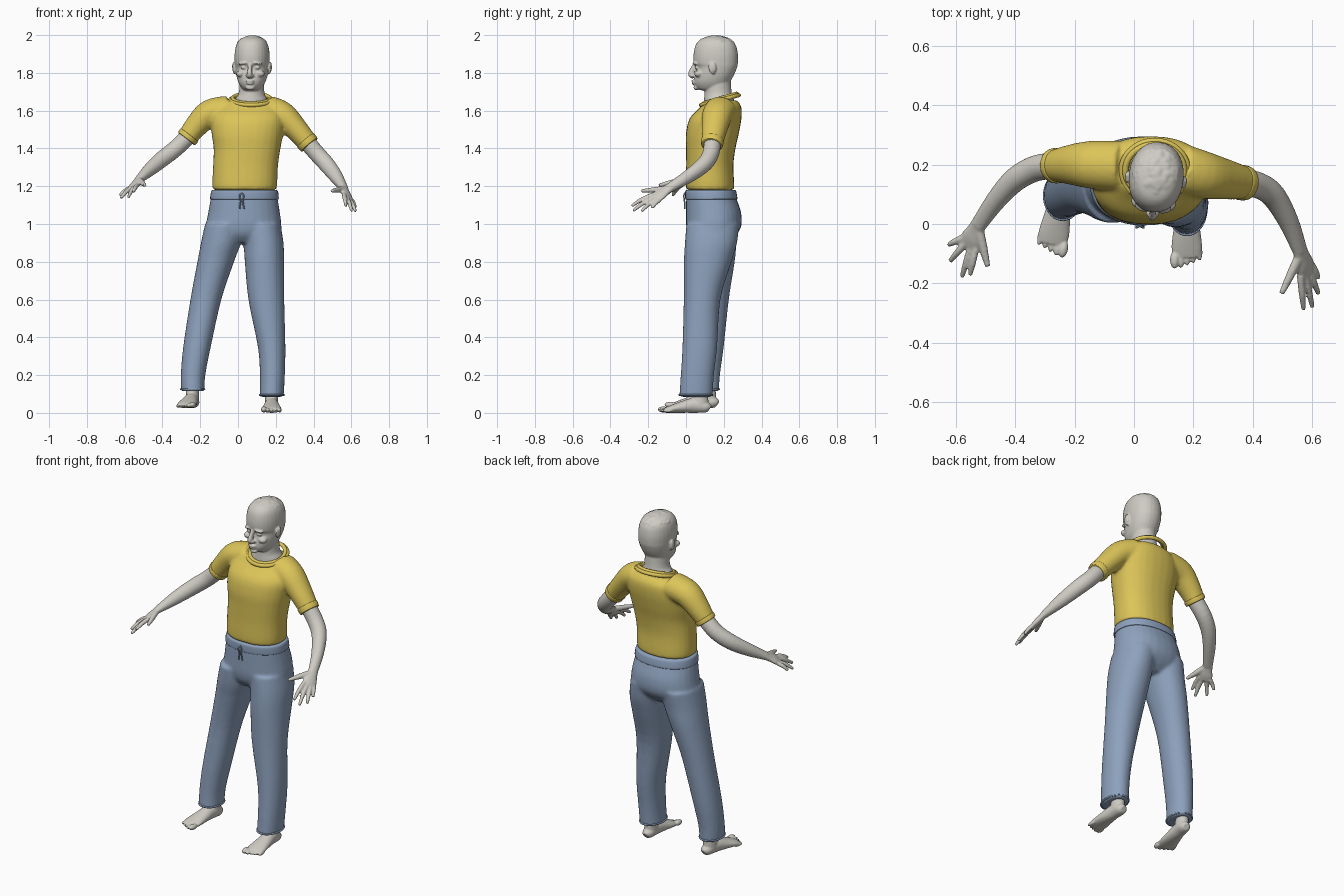
import bpy, bmesh, math, random
from mathutils import Vector, Matrix

random.seed(4)
if "Cube" in bpy.data.objects:
    bpy.data.objects.remove(bpy.data.objects["Cube"])


def material(name, rgb):
    m = bpy.data.materials.new(name)
    m.use_nodes = True
    m.diffuse_color = (*rgb, 1)
    m.node_tree.nodes["Principled BSDF"].inputs["Base Color"].default_value = (*rgb, 1)
    return m


SKIN = material("pale skin", (0.62, 0.60, 0.55))
YELLOW = material("yellow cloth", (0.72, 0.56, 0.10))
BLUE = material("blue cloth", (0.27, 0.36, 0.51))


def smooth_path(rows, steps=4):
    """Catmull-Rom interpolation of (x, y, z, rx, ry) rows."""
    out = []
    for i in range(len(rows) - 1):
        a, b, c, d = (rows[min(max(i + k, 0), len(rows) - 1)] for k in (-1, 0, 1, 2))
        for s in range(steps):
            t = s / steps
            out.append([q + 0.5 * t * (r - p + t * (2*p - 5*q + 4*r - w + t * (3*(q - r) + w - p)))
                        for p, q, r, w in zip(a, b, c, d)])
    return out + [list(rows[-1])]


def tube(bm, rows, side=(1, 0, 0), flat=False, power=1.0, n=28):
    """Closed loft of ellipses; flat keeps every ring horizontal."""
    rows = smooth_path(rows)
    rings = []
    for i, r in enumerate(rows):
        c = Vector(r[:3])
        t = Vector(rows[min(i + 1, len(rows) - 1)][:3]) - Vector(rows[max(i - 1, 0)][:3])
        t = Vector((0, 0, 1)) if flat else t.normalized()
        s = Vector(side)
        s = (s - t * s.dot(t)).normalized()
        u = t.cross(s)
        ring = []
        for k in range(n):
            a = math.tau * k / n
            co, si = math.cos(a), math.sin(a)
            co = math.copysign(abs(co) ** power, co)
            si = math.copysign(abs(si) ** power, si)
            ring.append(bm.verts.new(c + s * r[3] * co + u * r[4] * si))
        rings.append(ring)
    for p, q in zip(rings, rings[1:]):
        for k in range(n):
            bm.faces.new((p[k], p[(k + 1) % n], q[(k + 1) % n], q[k]))
    bm.faces.new(rings[0][::-1])
    bm.faces.new(rings[-1])


def ball(bm, at, size, rot=(0, 0, 0)):
    m = Matrix.Translation(at)
    for axis, ang in zip("XYZ", rot):
        m = m @ Matrix.Rotation(ang, 4, axis)
    bmesh.ops.create_uvsphere(bm, u_segments=16, v_segments=10, radius=1,
                              matrix=m @ Matrix.Diagonal((*size, 1)))


def finish(bm, name, mat, voxel=0, relax=3):
    """Turn a bmesh into an object, fusing its volumes when voxel is set."""
    bmesh.ops.recalc_face_normals(bm, faces=bm.faces)
    me = bpy.data.meshes.new(name)
    bm.to_mesh(me)
    bm.free()
    ob = bpy.data.objects.new(name, me)
    bpy.context.collection.objects.link(ob)
    me.materials.append(mat)
    me.shade_smooth()
    if voxel:
        r = ob.modifiers.new("fuse", 'REMESH')
        r.mode, r.voxel_size, r.use_smooth_shade = 'VOXEL', voxel, True
        s = ob.modifiers.new("relax", 'SMOOTH')
        s.factor, s.iterations = 0.5, relax
    return ob


def cord(name, pts, radius, mat, cyclic=False):
    cu = bpy.data.curves.new(name, 'CURVE')
    cu.dimensions = '3D'
    cu.bevel_depth, cu.bevel_resolution, cu.use_fill_caps = radius, 3, True
    sp = cu.splines.new('POLY')
    sp.points.add(len(pts) - 1)
    for p, co in zip(sp.points, pts):
        p.co = (*co, 1)
    sp.use_cyclic_u = cyclic
    sp.use_smooth = True
    cu.materials.append(mat)
    bpy.context.collection.objects.link(bpy.data.objects.new(name, cu))


# Head: skull, then the features, turned slightly to the right
bm = bmesh.new()
hx = 0.075
skull = [(1.700, .12, .18, .030), (1.712, .068, .20, .045), (1.73, .05, .222, .060),
         (1.755, .044, .235, .073), (1.79, .047, .255, .083), (1.828, .054, .27, .088),
         (1.852, .041, .275, .091), (1.90, .040, .275, .092), (1.95, .052, .262, .083),
         (1.98, .08, .225, .060), (1.992, .12, .19, .03)]
tube(bm, [(hx, (f + b) / 2, z, w, (b - f) / 2) for z, f, b, w in skull], flat=True, power=0.92)
tube(bm, [(hx, .05, 1.85, .009, .01), (hx, .036, 1.82, .011, .014), (hx, .026, 1.793, .014, .016),
          (hx, .04, 1.778, .012, .012)])
ball(bm, (hx, .038, 1.757), (.024, .010, .006))
ball(bm, (hx, .040, 1.745), (.021, .010, .007))
ball(bm, (hx, .055, 1.722), (.024, .016, .014))
for s in (-1, 1):
    ball(bm, (hx + s * .014, .036, 1.785), (.009, .012, .008))
    ball(bm, (hx + s * .036, .061, 1.828), (.017, .012, .008))
    ball(bm, (hx + s * .038, .052, 1.851), (.028, .014, .007), (0, s * .15, s * .3))
    ball(bm, (hx + s * .052, .072, 1.795), (.024, .024, .018))
    ball(bm, (hx + s * .092, .148, 1.825), (.010, .020, .032), (.15, 0, s * .35))
    ball(bm, (hx + s * .099, .158, 1.832), (.006, .012, .026), (.15, 0, s * .35))
# Short rough hair
for i in range(75):
    a, e = random.uniform(0, math.tau), random.uniform(.62, 1.5)
    ball(bm, (hx + .084 * math.cos(a) * math.cos(e), .158 + .108 * math.sin(a) * math.cos(e),
              1.903 + .088 * math.sin(e)), (.018, .016, .009), (0, 0, a))
bmesh.ops.rotate(bm, verts=bm.verts, cent=(hx, .16, 0), matrix=Matrix.Rotation(-.1, 3, 'Z'))
tube(bm, [(.07, .18, 1.6, .098, .088), (.07, .175, 1.655, .088, .080), (.072, .17, 1.695, .068, .072),
          (.075, .168, 1.78, .064, .068)], flat=True)
finish(bm, "head_and_neck", SKIN, .005, 2)

# Shirt: torso fused with both sleeves
bm = bmesh.new()
tube(bm, [(.035, .128, 1.18, .169, .127), (.036, .127, 1.22, .172, .128), (.04, .126, 1.31, .172, .125),
          (.048, .131, 1.40, .177, .131), (.05, .14, 1.48, .190, .140), (.055, .157, 1.56, .195, .137),
          (.06, .185, 1.62, .165, .108), (.068, .185, 1.655, .115, .085)], flat=True, power=.88)
sleeves = {"right": [(-.05, .195, 1.605, .085, .075), (-.15, .2, 1.585, .08, .073),
                     (-.22, .2, 1.52, .066, .062), (-.272, .196, 1.452, .053, .053)],
           "left": [(.16, .185, 1.605, .085, .075), (.235, .165, 1.575, .08, .073),
                    (.31, .15, 1.5, .068, .062), (.377, .137, 1.42, .055, .053)]}
for rows in sleeves.values():
    tube(bm, rows, side=(0, 1, 0))
finish(bm, "shirt", YELLOW, .009, 6)
for name, rows in sleeves.items():
    bm = bmesh.new()
    p, q = Vector(rows[-2]), Vector(rows[-1])
    band = [list(p.lerp(q, t)) for t in (.72, .76, .99, 1.03)]
    for row, r in zip(band, (.053, .058, .056, .052)):
        row[3:] = r + .002, r
    tube(bm, band, side=(0, 1, 0))
    finish(bm, name + "_sleeve_band", YELLOW)
ring = [math.tau * k / 40 for k in range(40)]
for i, grow in enumerate((0, .012)):
    cord(f"collar_{i + 1}", [(.07 + (.099 + grow) * math.cos(a), .18 + (.088 + grow) * math.sin(a),
                             1.664 + .026 * math.sin(a) - grow * .7) for a in ring], .011, YELLOW, True)

# Trousers: hips fused with both legs
bm = bmesh.new()
tube(bm, [(.035, .13, 1.175, .168, .128), (.033, .135, 1.13, .178, .134), (.032, .146, 1.06, .19, .146),
          (.03, .147, .99, .2, .146), (.028, .14, .94, .195, .125), (.02, .135, .9, .12, .085)],
     flat=True, power=.9)
tube(bm, [(.12, .142, 1.0, .105, .14), (.135, .132, .9, .106, .138), (.14, .115, .8, .104, .126),
          (.15, .085, .6, .095, .097), (.178, .073, .35, .073, .092), (.182, .06, .2, .066, .088),
          (.178, .052, .085, .064, .088)], flat=True, power=.95)
tube(bm, [(-.07, .142, 1.0, .105, .14), (-.09, .138, .9, .106, .13), (-.118, .14, .8, .097, .118),
          (-.17, .132, .6, .082, .095), (-.217, .113, .35, .073, .087), (-.238, .1, .2, .065, .08),
          (-.24, .095, .115, .062, .08)], flat=True, power=.95)
finish(bm, "trousers", BLUE, .009, 6)
bm = bmesh.new()
tube(bm, [(.034, .134, 1.13, .178, .134), (.034, .134, 1.136, .182, .138), (.035, .131, 1.172, .177, .135),
          (.035, .13, 1.18, .17, .129)], flat=True, power=.9, n=40)
finish(bm, "waistband", BLUE)
for s in (-1, 1):
    cord(f"drawstring_{'left' if s > 0 else 'right'}",
         [(.02, -.006, 1.165), (.02 + s * .012, -.012, 1.15), (.02 + s * .006, -.008, 1.12),
          (.02 + s * .012, -.006, 1.08)], .004, BLUE)
for name, x, y, z, rx, ry in (("left", .179, .052, .095, .064, .088), ("right", -.24, .095, .125, .062, .08)):
    cord(name + "_trouser_hem", [(x + rx * math.cos(a), y + ry * math.sin(a), z) for a in ring],
         .005, BLUE, True)

# Arms: forearm, palm, four fingers from little to index, thumb
arms = {"left": ([(.36, .142, 1.44, .045, .045), (.42, .13, 1.37, .044, .044), (.47, .095, 1.315, .041, .043),
                  (.52, .01, 1.25, .034, .036), (.56, -.09, 1.19, .027, .021)],
                 [(.622, -.18, 1.085), (.622, -.235, 1.068), (.602, -.28, 1.07), (.572, -.288, 1.095)],
                 (.497, -.235, 1.175)),
        "right": ([(-.26, .196, 1.467, .045, .045), (-.33, .188, 1.4, .044, .044), (-.4, .15, 1.345, .041, .043),
                   (-.465, .08, 1.29, .034, .036), (-.525, -.005, 1.235, .027, .021)],
                  [(-.625, -.07, 1.15), (-.62, -.125, 1.137), (-.58, -.178, 1.142), (-.553, -.172, 1.17)],
                  (-.493, -.143, 1.205))}
for name, (rows, tips, thumb) in arms.items():
    bm = bmesh.new()
    wrist = Vector(rows[-1][:3])
    tips = [Vector(t) for t in tips]
    way = (tips[1] + tips[2]) / 2 - wrist
    d = way.normalized()
    side = tips[3] - tips[0]
    side = (side - d * side.dot(d)).normalized()
    tube(bm, rows, side=side)
    tube(bm, [(*(wrist + way * t), w, h) for t, w, h in
              ((-.15, .026, .021), (.1, .030, .018), (.3, .039, .017), (.47, .038, .012))], side=side)
    for i, tip in enumerate(tips):
        base = wrist + way * .4 + side * (i - 1.5) * .02
        mid = base.lerp(tip, .55) + Vector((0, 0, .006))
        tube(bm, [(*base, .012, .012), (*mid, .0115, .0115), (*tip, .008, .008)], side=side, n=12)
    base = wrist + way * .1 + side * .015
    tube(bm, [(*base, .018, .016), (*base.lerp(Vector(thumb), .5), .015, .014), (*thumb, .009, .009)],
         side=d, n=12)
    finish(bm, name + "_arm_and_hand", SKIN, .005, 2)

# Feet: ankle, tapering foot and five toes
for name, heel, turn, s in (("left", (.178, .125, .0), 0.0, 1), ("right", (-.232, .165, .025), -.19, -1)):
    bm = bmesh.new()
    tube(bm, [(0, -.052, .16, .036, .042), (0, -.05, .09, .034, .042), (0, -.055, .04, .036, .05)], flat=True)
    tube(bm, [(0, y, h, w, h) for y, w, h in ((0, .018, .02), (-.02, .032, .03), (-.08, .037, .04),
                                             (-.15, .046, .030), (-.20, .052, .021), (-.235, .048, .014))])
    for i in range(5):
        x = -s * (.041 - i * .021)
        r = (.016, .012, .011, .0105, .010)[i]
        ball(bm, (x, -.252 + i * .008 + (.006 if i == 0 else 0), r + .002), (r, .03, r))
    bmesh.ops.rotate(bm, verts=bm.verts, cent=(0, 0, 0), matrix=Matrix.Rotation(turn, 3, 'Z'))
    bmesh.ops.translate(bm, verts=bm.verts, vec=heel)
    finish(bm, name + "_foot", SKIN, .0045, 2)
